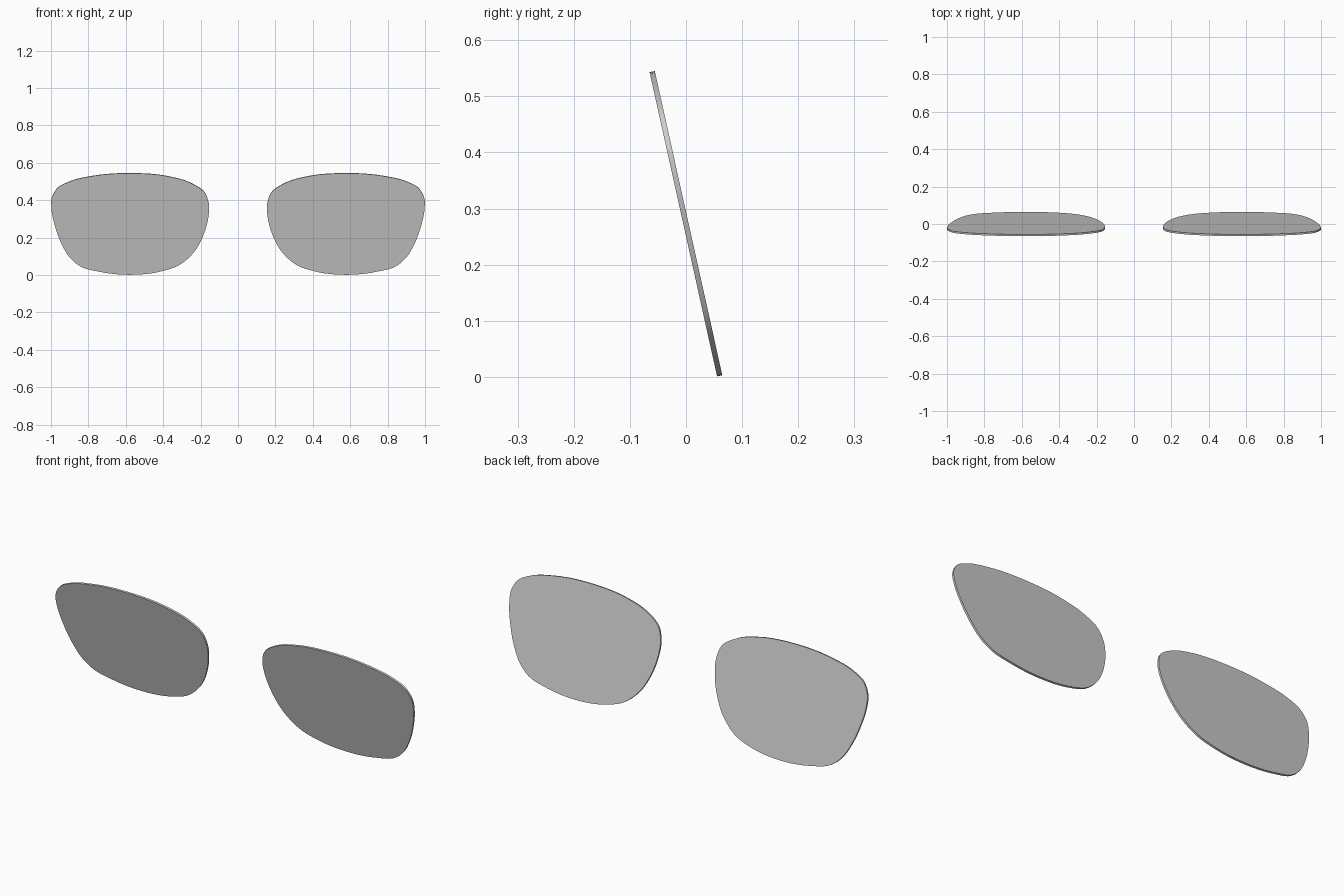
import bpy, bmesh, math
from mathutils import Vector

if "Cube" in bpy.data.objects:
    bpy.data.objects.remove(bpy.data.objects["Cube"])

TILT = math.atan(0.1205 / 0.543)
THICK = 0.0095
MID_Z = 0.2725

# Front outline of the +x lens (x, z), starting at the inner edge
OUTLINE = [(0.155, 0.37), (0.175, 0.437), (0.252, 0.492), (0.37, 0.527),
           (0.565, 0.544), (0.78, 0.529), (0.90, 0.5), (0.967, 0.463),
           (0.996, 0.41), (0.997, 0.35), (0.978, 0.26), (0.94, 0.16),
           (0.898, 0.092), (0.843, 0.047), (0.74, 0.018), (0.575, 0.002),
           (0.42, 0.018), (0.31, 0.056), (0.23, 0.13), (0.185, 0.213),
           (0.16, 0.3)]


def smooth_loop(pts, steps=6):
    """Closed centripetal-style spline through the points."""
    n = len(pts)
    p = [Vector(q) for q in pts]
    out = []
    for i in range(n):
        a, b, c, d = p[i - 1], p[i], p[(i + 1) % n], p[(i + 2) % n]
        l0, l1, l2 = (b - a).length, (c - b).length, (d - c).length
        m1 = ((b - a) / l0 * l1 + (c - b) / l1 * l0) / (l0 + l1) * l1
        m2 = ((c - b) / l1 * l2 + (d - c) / l2 * l1) / (l1 + l2) * l1
        for k in range(steps):
            t = k / steps
            out.append(b * (2*t**3 - 3*t**2 + 1) + m1 * (t**3 - 2*t**2 + t)
                       + c * (3*t**2 - 2*t**3) + m2 * (t**3 - t**2))
    return out


def make_lens(name, side):
    bm = bmesh.new()
    normal = Vector((0, math.cos(TILT), math.sin(TILT)))
    verts = [bm.verts.new(Vector((side * q.x, -math.tan(TILT) * (q.y - MID_Z), q.y))
                          - normal * THICK / 2) for q in smooth_loop(OUTLINE)]
    face = bm.faces.new(verts)
    ext = bmesh.ops.extrude_face_region(bm, geom=[face], use_keep_orig=True)
    moved = [v for v in ext["geom"] if isinstance(v, bmesh.types.BMVert)]
    bmesh.ops.translate(bm, vec=normal * THICK, verts=moved)
    bmesh.ops.recalc_face_normals(bm, faces=bm.faces)
    mesh = bpy.data.meshes.new(name)
    bm.to_mesh(mesh)
    bm.free()
    obj = bpy.data.objects.new(name, mesh)
    bpy.context.collection.objects.link(obj)
    # Smooth rim, crisp edge against the flat faces
    bpy.ops.object.select_all(action='DESELECT')
    obj.select_set(True)
    bpy.context.view_layer.objects.active = obj
    bpy.ops.object.shade_smooth_by_angle(angle=math.radians(30))


# Pair of tilted flat lenses
make_lens("lens_right", 1)
make_lens("lens_left", -1)
